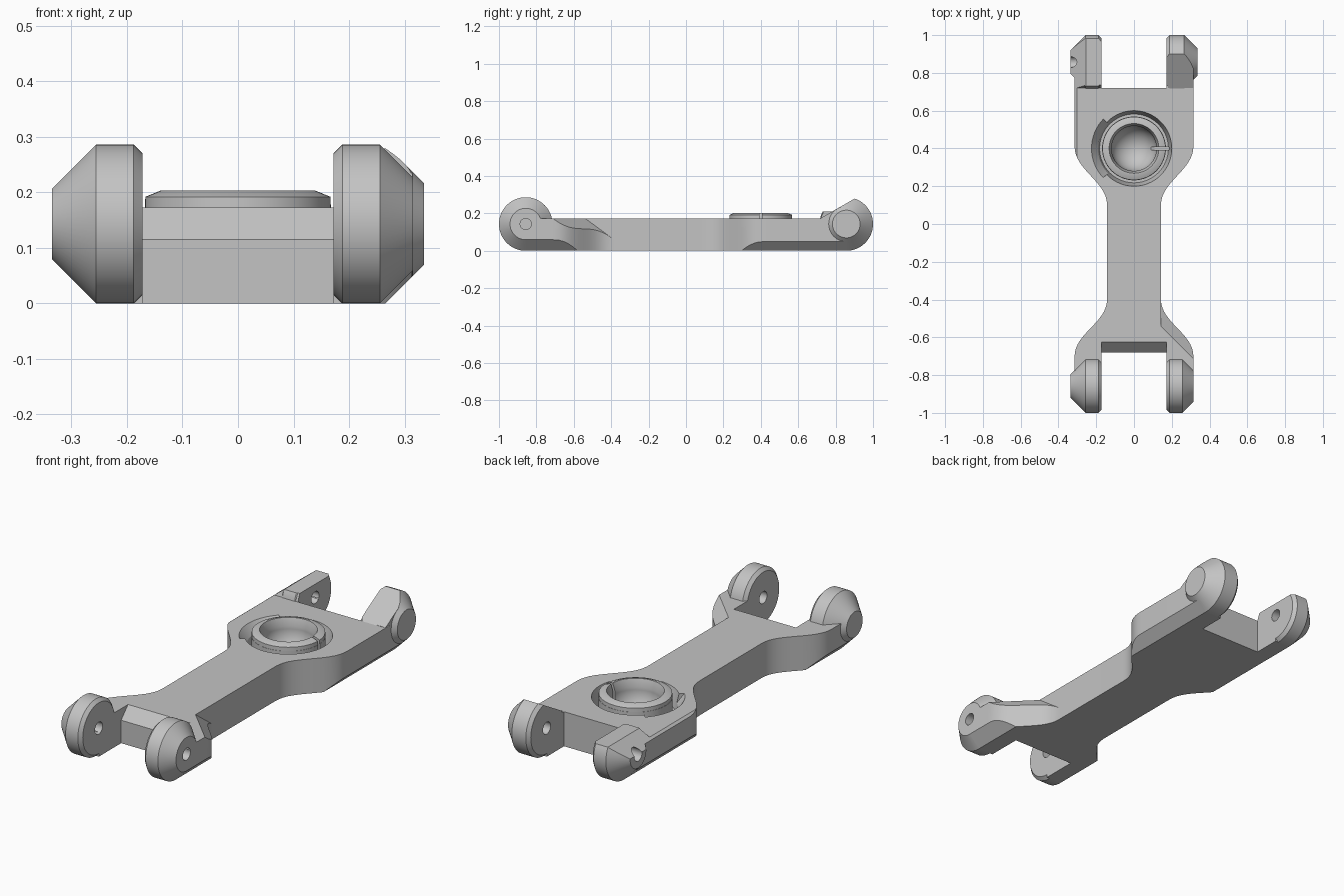
import bpy, bmesh, math
from mathutils import Matrix, Vector

cube = bpy.data.objects.get("Cube")
if cube:
    bpy.data.objects.remove(cube, do_unlink=True)

grey = bpy.data.materials.new("plain grey")
grey.use_nodes = True
grey.diffuse_color = (0.55, 0.55, 0.55, 1)
grey.node_tree.nodes["Principled BSDF"].inputs["Base Color"].default_value = grey.diffuse_color

THICK, INNER, OUTER = 0.173, 0.172, 0.315
PIVOT_Y, PIVOT_Z, RADIUS = 0.857, 0.143, 0.143
SOCKET_Y = 0.4


def finish(name, bm):
    bmesh.ops.remove_doubles(bm, verts=bm.verts, dist=1e-5)
    bmesh.ops.recalc_face_normals(bm, faces=bm.faces)
    mesh = bpy.data.meshes.new(name)
    bm.to_mesh(mesh)
    bm.free()
    mesh.materials.append(grey)
    obj = bpy.data.objects.new(name, mesh)
    bpy.context.collection.objects.link(obj)
    return obj


def prism(name, points, axis, low, high):
    """Extrude a 2D profile along an axis; the other two axes keep their order."""
    def place(p, depth):
        co = list(p)
        co.insert("xyz".index(axis), depth)
        return Vector(co)
    bm = bmesh.new()
    face = bm.faces.new([bm.verts.new(place(p, low)) for p in points])
    ext = bmesh.ops.extrude_face_region(bm, geom=[face])
    moved = [v for v in ext["geom"] if isinstance(v, bmesh.types.BMVert)]
    bmesh.ops.translate(bm, verts=moved, vec=place((0, 0), high - low))
    return finish(name, bm)


def box(name, xs, ys, zs):
    return prism(name, [(xs[0], ys[0]), (xs[1], ys[0]), (xs[1], ys[1]), (xs[0], ys[1])], "z", *zs)


def lathe(name, profile, matrix, closed=False, steps=64):
    """Revolve (radius, height) points around z, then place the result."""
    bm = bmesh.new()
    verts = [bm.verts.new((r, 0, h)) for r, h in profile]
    pairs = list(zip(verts, verts[1:]))
    if closed:
        pairs.append((verts[-1], verts[0]))
    edges = [bm.edges.new(p) for p in pairs]
    bmesh.ops.spin(bm, geom=verts + edges, cent=(0, 0, 0), axis=(0, 0, 1),
                   angle=2 * math.pi, steps=steps)
    bm.transform(matrix)
    return finish(name, bm)


def combine(target, tool, operation):
    mod = target.modifiers.new("join", "BOOLEAN")
    mod.operation, mod.solver, mod.object = operation, "EXACT", tool
    bpy.context.view_layer.update()
    graph = bpy.context.evaluated_depsgraph_get()
    mesh = bpy.data.meshes.new_from_object(target.evaluated_get(graph))
    target.modifiers.clear()
    target.data = mesh
    bpy.data.objects.remove(tool, do_unlink=True)


def cut(target, tool):
    combine(target, tool, "DIFFERENCE")


def add(target, tool):
    combine(target, tool, "UNION")


def pivot(sx, sy):
    return (Matrix.Translation((0, sy * PIVOT_Y, PIVOT_Z))
            @ Matrix.Rotation(sx * math.pi / 2, 4, "Y"))


# Plate outline: narrow shaft flaring into two forks
def flare(start, end, steps=16):
    for i in range(steps + 1):
        t = i / steps
        ease = t ** 3 * (6 * t * t - 15 * t + 10)
        yield (0.142 + (OUTER - 0.142) * ease, start + (end - start) * t)


half = [(INNER, -0.68), (INNER, -PIVOT_Y), (OUTER, -PIVOT_Y)]
half += list(flare(-0.38, -0.72))[::-1] + list(flare(0.08, 0.43))
half += [(OUTER, PIVOT_Y), (INNER, PIVOT_Y), (INNER, 0.72)]
arm = prism("link_arm", half + [(-x, y) for x, y in reversed(half)], "z", 0, THICK)

# Bevels under the outer sides
for sx in (1, -1):
    for sy in (1, -1):
        start = 0.266 if sx == sy == 1 else 0.256
        cut(arm, prism("under_bevel", [(sx * (start - 0.01), -0.01), (sx * (start + 0.15), -0.01),
                                       (sx * (start + 0.15), 0.15)], "y", 0, sy * 1.2))

# Sloped front edge between the forks
cut(arm, prism("front_slope", [(-0.68, 0.115), (-0.625, THICK), (-0.625, 0.3),
                               (-0.75, 0.3), (-0.75, 0.115)], "x", -INNER, INNER))

# Slanted relief on the left front shoulder
bm = bmesh.new()
bmesh.ops.create_cube(bm, size=1)
for v in bm.verts:
    x = 0.142 if v.co.x < 0 else 0.4
    y = -0.845 if v.co.y < 0 else -0.2
    z = 0.6 if v.co.z > 0 else (-0.162 - x - y) / 1.36
    v.co = (x, y, z)
cut(arm, finish("shoulder_relief", bm))

# Right rear fork riser
add(arm, prism("right_riser", [(0.72, 0.1), (0.72, THICK), (0.735, 0.21), (PIVOT_Y, 0.21),
                               (PIVOT_Y, 0.1)], "x", -OUTER, -INNER))

# Conical pivot bosses; the left rear one is fuller and sloped on top
for sx, sy, rim, cap in ((1, -1, 0.256, 0.064), (-1, -1, 0.256, 0.064),
                         (-1, 1, 0.256, 0.064), (1, 1, 0.266, 0.074)):
    boss = lathe("pivot_boss", [(0, INNER), (RADIUS - 0.016, INNER), (RADIUS, 0.188),
                                (RADIUS, rim), (cap, 0.335), (0, 0.335)], pivot(sx, sy))
    if sx == sy == 1:
        add(boss, prism("left_riser", [(0.72, 0.12), (0.72, 0.2), (0.82, 0.26), (0.85, 0.12)],
                        "x", 0.18, OUTER - 0.001))
        cut(boss, prism("rear_slope", [(0.69, 0.157), (0.95, 0.307), (0.95, 0.4), (0.69, 0.4)],
                        "x", 0.1, 0.45))
    add(arm, boss)

# Trims: flat side on the left front, flat and slanted tops on the right rear
cut(arm, box("side_trim", (OUTER, 0.5), (-1.1, -0.6), (-0.1, 0.5)))
cut(arm, box("top_trim", (-0.5, -0.15), (0.69, 1.1), (0.21, 0.5)))
cut(arm, prism("outer_trim", [(-0.216, 0.24), (-0.413, 0.088), (-0.413, 0.24)], "y", 0.2, 1.1))

# Pivot holes: through on one diagonal, blind on the other
for sx, sy, end in ((1, -1, 0.4), (-1, 1, 0.4), (-1, -1, 0.29), (1, 1, 0.29)):
    cut(arm, lathe("pivot_hole", [(0, 0.15), (0.03, 0.15), (0.03, end), (0, end)],
                   pivot(sx, sy), steps=32))

# Round snap socket with a groove around it
centre = Matrix.Translation((0, SOCKET_Y, 0))
add(arm, lathe("socket_ring", [(0, 0.1), (0.17, 0.1), (0.167, 0.192), (0.14, 0.203), (0, 0.203)],
               centre))
cut(arm, lathe("groove", [(0.169, 0.09), (0.182, 0.09), (0.2, THICK), (0.2, 0.25), (0.169, 0.25)],
               centre, closed=True))
cup = [(0.12 * math.sin(math.pi * i / 24), 0.15 - 0.12 * math.cos(math.pi * i / 24))
       for i in range(14)]
cut(arm, lathe("socket_cup", cup + [(0.134, 0.21), (0, 0.21)], centre))

# Open sector on the right of the socket, and a slit on the left
sector = lathe("sector", [(0, 0.09), (0.16, 0.09), (0.225, THICK), (0.225, 0.25), (0, 0.25)],
               centre)
wedge = prism("wedge", [(0, SOCKET_Y), (-0.4, SOCKET_Y + 0.38), (-0.4, SOCKET_Y - 0.38)],
              "z", 0, 0.4)
combine(sector, wedge, "INTERSECT")
cut(arm, sector)
cut(arm, box("slit", (0.07, 0.185), (SOCKET_Y - 0.007, SOCKET_Y + 0.007), (0.07, 0.3)))

# Smooth the round surfaces, keep the edges sharp
bpy.ops.object.select_all(action="DESELECT")
arm.select_set(True)
bpy.context.view_layer.objects.active = arm
bpy.ops.object.shade_smooth_by_angle(angle=math.radians(25))
